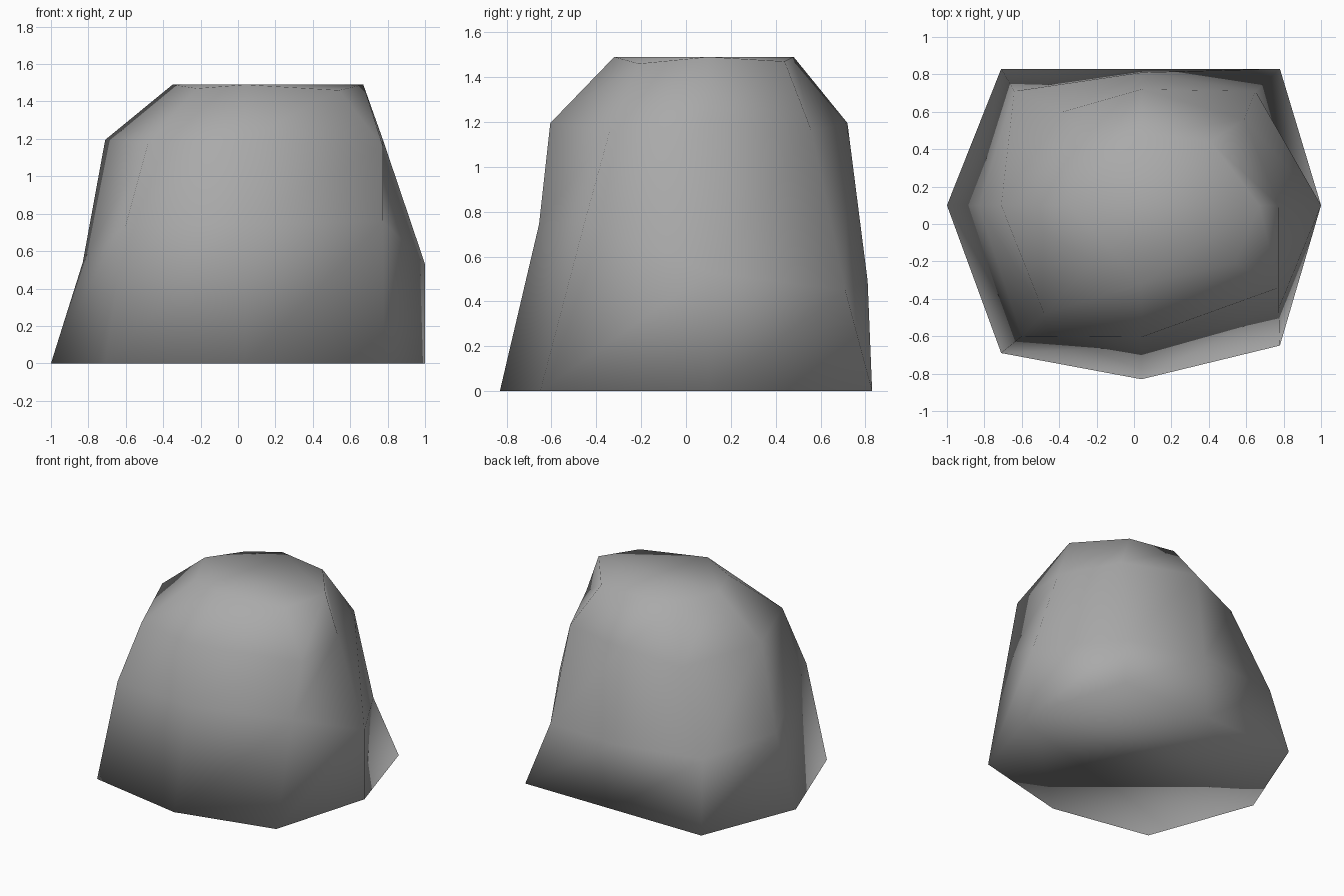
import bpy
import bmesh

cube = bpy.data.objects.get("Cube")
if cube:
    bpy.data.objects.remove(cube, do_unlink=True)

# One flat stone grey
stone = bpy.data.materials.new("stone_grey")
stone.use_nodes = True
grey = (0.4, 0.4, 0.4, 1)
stone.diffuse_color = grey
stone.node_tree.nodes["Principled BSDF"].inputs["Base Color"].default_value = grey

# Eight-sided cross-sections, from the ground up, each starting at the -x corner
base = [(-1, .1, 0), (-.71, -.69, 0), (.04, -.83, 0), (.78, -.65, 0),
        (1, .1, 0), (.78, .83, 0), (.04, .83, 0), (-.71, .83, 0)]
belly = [(-.83, .1, .54), (-.6, -.6, .74), (.04, -.655, .745), (.775, -.45, .76),
         (1, .1, .53), (.65, .71, .45), (.04, .81, .49), (-.64, .71, .52)]
shoulder = [(-.71, .1, 1.195), (-.48, -.48, 1.18), (.04, -.605, 1.195), (.775, -.34, 1.16),
            (.775, .1, 1.195), (.59, .56, 1.16), (.04, .72, 1.195), (-.38, .6, 1.11)]
crown = [(-.35, .1, 1.49), (-.22, -.2, 1.47), (.04, -.32, 1.49), (.54, -.21, 1.46),
         (.67, .1, 1.49), (.41, .44, 1.47), (.04, .48, 1.49), (-.2, .38, 1.47)]

bm = bmesh.new()
rings = [[bm.verts.new(p) for p in ring] for ring in (base, belly, shoulder, crown)]
count = len(base)

# Side walls
for low, high in zip(rings, rings[1:]):
    for i in range(count):
        j = (i + 1) % count
        bm.faces.new((low[i], low[j], high[j], high[i]))

# Flat underside, and a crown whose alternate corners dip below the flat middle
bm.faces.new(rings[0][::-1])
top = rings[-1]
bm.faces.new(top[::2])
for i in range(0, count, 2):
    bm.faces.new((top[i], top[i + 1], top[(i + 2) % count]))

bmesh.ops.recalc_face_normals(bm, faces=bm.faces)
for face in bm.faces:
    face.smooth = True

mesh = bpy.data.meshes.new("boulder")
bm.to_mesh(mesh)
bm.free()
mesh.materials.append(stone)
boulder = bpy.data.objects.new("boulder", mesh)
bpy.context.collection.objects.link(boulder)
